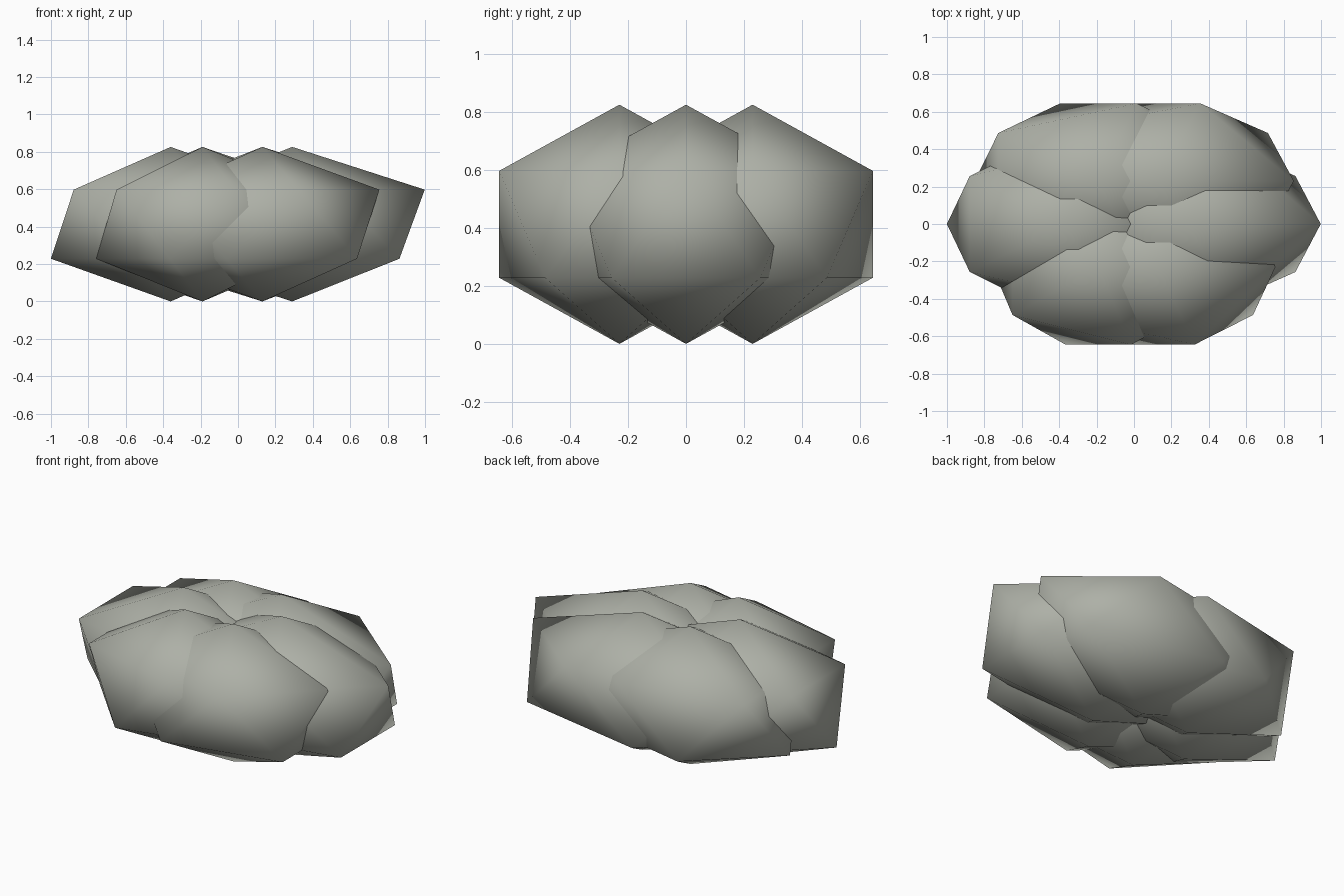
import bpy

# Remove the default object
cube = bpy.data.objects.get("Cube")
if cube:
    bpy.data.objects.remove(cube, do_unlink=True)

# Stone colour
STONE = (0.42, 0.435, 0.385, 1.0)
stone = bpy.data.materials.new("grey_stone")
stone.use_nodes = True
stone.diffuse_color = STONE
bsdf = next(n for n in stone.node_tree.nodes if n.type == "BSDF_PRINCIPLED")
bsdf.inputs["Base Color"].default_value = STONE
bsdf.inputs["Roughness"].default_value = 0.9

DEPTH, HALF_HEIGHT, ROW = 0.488, 0.413, 0.23


def boulder(name, x, y, length):
    """Low-poly stretched stone with smooth shading, resting on the ground."""
    bpy.ops.mesh.primitive_ico_sphere_add(
        subdivisions=1, radius=1, location=(x, y, HALF_HEIGHT))
    ob = bpy.context.object
    ob.name = name
    ob.scale = (length, DEPTH, HALF_HEIGHT)
    bpy.ops.object.transform_apply(location=False, rotation=False, scale=True)
    bpy.ops.object.shade_smooth()
    ob.data.materials.append(stone)


# Cluster of six overlapping boulders: name, centre x, centre y, half length
for name, x, y, length in (
    ("front_right_boulder", -0.19, -ROW, 0.635),
    ("front_left_boulder", 0.13, -ROW, 0.70),
    ("middle_right_boulder", -0.36, 0, 0.716),
    ("middle_left_boulder", 0.29, 0, 0.792),
    ("back_right_boulder", -0.19, ROW, 0.74),
    ("back_left_boulder", 0.13, ROW, 0.81),
):
    boulder(name, x, y, length)
